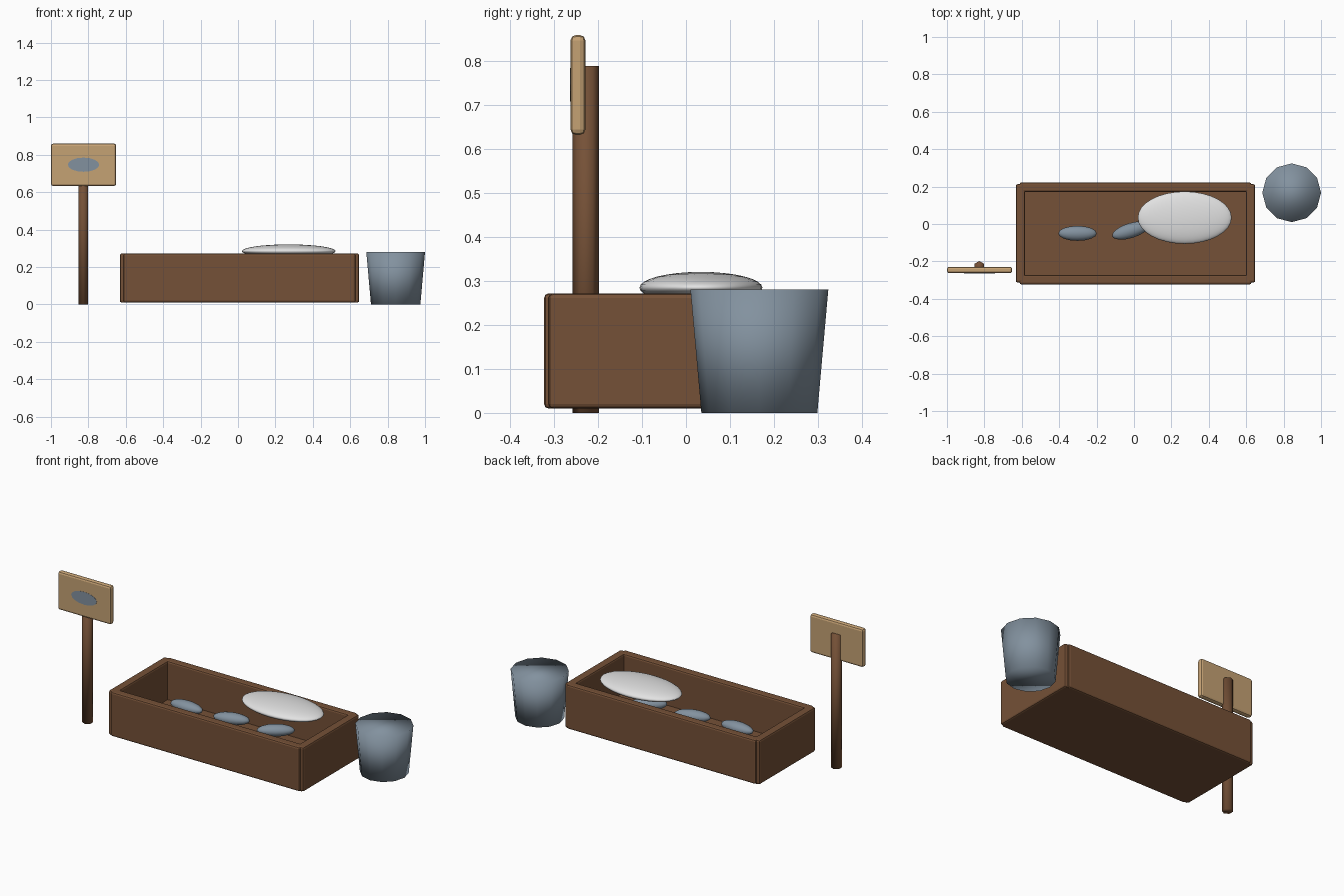
import bpy, math

if "Cube" in bpy.data.objects:
    bpy.data.objects.remove(bpy.data.objects["Cube"])


def material(name, rgb):
    m = bpy.data.materials.new(name)
    m.diffuse_color = (*rgb, 1)
    m.use_nodes = True
    m.node_tree.nodes["Principled BSDF"].inputs["Base Color"].default_value = m.diffuse_color
    return m


WOOD = material("brown wood", (0.178, 0.082, 0.038))
TAN = material("tan board", (0.56, 0.36, 0.175))
SLATE = material("slate blue", (0.225, 0.285, 0.345))
WHITE = material("off white", (0.76, 0.76, 0.76))


def finish(name, mat):
    ob = bpy.context.object
    ob.name = name
    ob.data.materials.append(mat)
    return ob


def box(name, x, y, z, mat, bevel=0.01):
    """Bevelled box from (min, max) ranges."""
    bpy.ops.mesh.primitive_cube_add(
        size=1, location=[(a + b) / 2 for a, b in (x, y, z)])
    ob = finish(name, mat)
    ob.scale = [b - a for a, b in (x, y, z)]
    bpy.ops.object.transform_apply(location=False, rotation=False, scale=True)
    if bevel:
        mod = ob.modifiers.new("bevel", 'BEVEL')
        mod.width, mod.segments = bevel, 2
        bpy.ops.object.modifier_apply(modifier="bevel")
    return ob


def ellipsoid(name, loc, radii, mat, turn=0, segments=16, rings=10):
    bpy.ops.mesh.primitive_uv_sphere_add(
        segments=segments, ring_count=rings, radius=1, location=loc)
    ob = finish(name, mat)
    ob.scale = radii
    ob.rotation_euler.z = turn
    bpy.ops.object.shade_smooth()
    return ob


def tube(name, x, y, r_low, r_high, height, sides, mat):
    bpy.ops.mesh.primitive_cone_add(
        vertices=sides, radius1=r_low, radius2=r_high, depth=height,
        location=(x, y, height / 2))
    ob = finish(name, mat)
    bpy.ops.object.shade_smooth()
    return ob


# Trough: four boards around a low floor
Z = (0.01, 0.272)
box("front_board", (-0.612, 0.628), (-0.323, -0.272), Z, WOOD)
box("back_board", (-0.612, 0.628), (0.172, 0.222), Z, WOOD)
box("left_board", (-0.632, -0.582), (-0.313, 0.213), Z, WOOD)
box("right_board", (0.598, 0.648), (-0.313, 0.213), Z, WOOD)
box("trough_floor", (-0.62, 0.636), (-0.31, 0.21), (0.01, 0.045), WOOD, 0)

# Three fish in the trough, each turned a little more
for i, (x, y) in enumerate([(-0.302, -0.05), (-0.018, -0.035), (0.262, -0.02)]):
    ellipsoid(f"fish_{i + 1}", (x, y, 0.163), (0.103, 0.04, 0.033), SLATE, 0.3 * i)

# Large pale mound resting across the trough
ellipsoid("white_mound", (0.271, 0.034, 0.285), (0.251, 0.14, 0.036), WHITE,
          segments=32, rings=16)

# Bucket
tube("bucket", 0.843, 0.167, 0.132, 0.157, 0.281, 12, SLATE)

# Sign on a post
tube("sign_post", -0.827, -0.228, 0.03, 0.03, 0.79, 6, WOOD)
box("sign_board", (-1.0, -0.651), (-0.263, -0.229), (0.633, 0.86), TAN, 0.012)

# Thin oval emblem on the sign face
bpy.ops.mesh.primitive_cylinder_add(
    vertices=16, radius=1, depth=1, location=(-0.826, -0.263, 0.747),
    rotation=(math.pi / 2, 0, 0))
finish("sign_emblem", SLATE).scale = (0.084, 0.038, 0.002)
